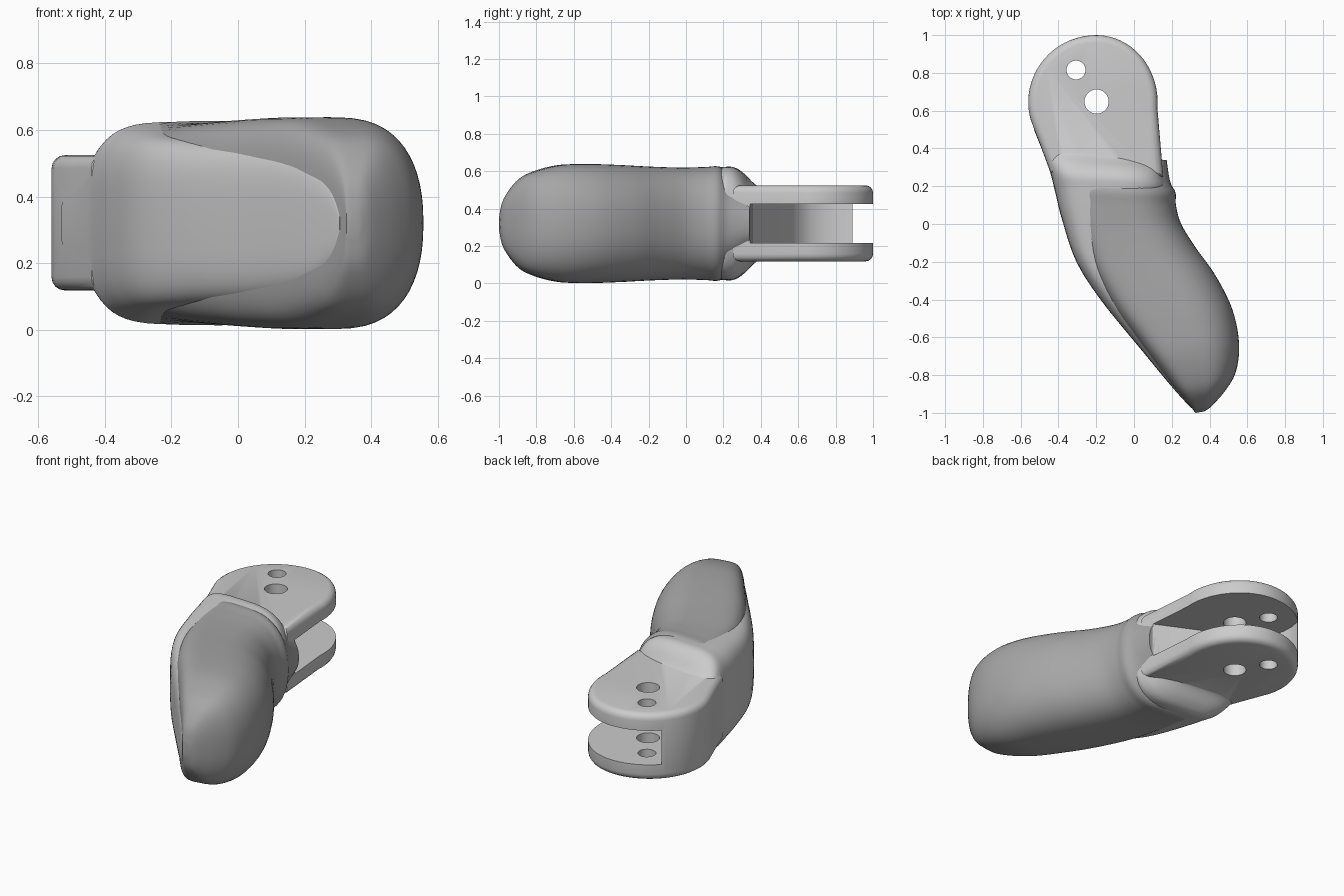
import bpy, bmesh, math
from mathutils import Vector

if "Cube" in bpy.data.objects:
    bpy.data.objects.remove(bpy.data.objects["Cube"])

ZC = 0.32


def finish(bm, name):
    bmesh.ops.recalc_face_normals(bm, faces=bm.faces[:])
    me = bpy.data.meshes.new(name)
    bm.to_mesh(me)
    bm.free()
    ob = bpy.data.objects.new(name, me)
    bpy.context.collection.objects.link(ob)
    return ob


def spline(st, sub):
    """Catmull-Rom through station tuples."""
    vs = [Vector(s) for s in st]
    out = []
    for i in range(len(vs) - 1):
        p0, p1, p2, p3 = vs[max(i - 1, 0)], vs[i], vs[i + 1], vs[min(i + 2, len(vs) - 1)]
        for k in range(sub):
            t = k / sub
            out.append(0.5 * (2 * p1 + (p2 - p0) * t + (2 * p0 - 5 * p1 + 4 * p2 - p3) * t * t
                              + (3 * p1 - p0 - 3 * p2 + p3) * t ** 3))
    return out + [vs[-1]]


def loft(name, stations, n_left, n_right, n=56, sub=5):
    """Stations: left x, left y, right x, right y, half height."""
    bm = bmesh.new()
    rings = []
    for lx, ly, rx, ry, h in spline(stations, sub):
        ring = []
        for i in range(n):
            a = 2 * math.pi * i / n
            c, s = math.cos(a), math.sin(a)
            e = 2 / (n_right if c > 0 else n_left)
            u = math.copysign(abs(c) ** e, c) * 0.5 + 0.5
            v = math.copysign(abs(s) ** e, s)
            ring.append(bm.verts.new((lx + (rx - lx) * u, ly + (ry - ly) * u, ZC + h * v)))
        rings.append(ring)
    for a, b in zip(rings, rings[1:]):
        for i in range(n):
            j = (i + 1) % n
            bm.faces.new((a[i], a[j], b[j], b[i]))
    bm.faces.new(rings[0])
    bm.faces.new(rings[-1])
    return finish(bm, name)


def prism(name, pts, z0, z1, bevel=0):
    bm = bmesh.new()
    f = bm.faces.new([bm.verts.new((x, y, z0)) for x, y in pts])
    g = bmesh.ops.extrude_face_region(bm, geom=[f])
    bmesh.ops.translate(bm, verts=[v for v in g['geom'] if isinstance(v, bmesh.types.BMVert)],
                        vec=(0, 0, z1 - z0))
    if bevel:
        rim = [e for e in bm.edges if abs(e.verts[0].co.z - e.verts[1].co.z) < 1e-5]
        bmesh.ops.bevel(bm, geom=rim, offset=bevel, segments=4, profile=0.5, affect='EDGES')
    return finish(bm, name)


def circle(cx, cy, r, n=32):
    return [(cx + r * math.cos(2 * math.pi * i / n), cy + r * math.sin(2 * math.pi * i / n))
            for i in range(n)]


def boolean(ob, other, op):
    m = ob.modifiers.new(op, 'BOOLEAN')
    m.operation, m.object, m.solver = op, other, 'EXACT'
    bpy.context.view_layer.objects.active = ob
    bpy.ops.object.modifier_apply(modifier=m.name)


# rigid core: collar behind the fork, tapering into the flat back panel
core = loft("core_shell", [
    (-.53, .50, .10, .36, .185), (-.49, .40, .13, .325, .205), (-.46, .32, .15, .285, .27),
    (-.44, .26, .165, .24, .302), (-.42, .18, .17, .18, .300), (-.38, .02, .10, .05, .285),
    (-.305, -.20, .0, -.1, .262), (-.17, -.41, .1, -.25, .25), (.05, -.68, .25, -.5, .237),
    (.19, -.85, .35, -.75, .20), (.27, -.94, .37, -.88, .13), (.305, -.975, .36, -.93, .04)],
    4, 3)

# soft pad wrapping the front and tip
pad = loft("soft_pad", [
    (-.20, .34, .17, .36, .14), (-.25, .24, .19, .23, .24), (-.32, .20, .22, .165, .302),
    (-.31, .10, .222, .10, .302), (-.28, -.04, .25, 0, .299), (-.22, -.24, .33, -.13, .304),
    (-.11, -.44, .43, -.27, .313), (.0, -.59, .52, -.45, .318), (.10, -.72, .556, -.63, .312),
    (.20, -.85, .54, -.78, .275), (.26, -.92, .485, -.88, .225), (.31, -.98, .41, -.965, .13),
    (.325, -1.0, .37, -.993, .04)],
    5, 2.3)

# rounded fork head
outline = []
for i in range(37):
    a = math.radians(-5 + 200 * i / 36)
    c = math.cos(a)
    outline.append((-.2 + (.325 if c > 0 else .36) * c, .645 + .355 * math.sin(a)))
outline += [(-.50, .43), (-.44, .27), (.155, .25)]
head = prism("fork_head", outline, ZC - .202, ZC + .204, .04)
boolean(core, head, 'UNION')

# slot between the two fork plates, open at the back and right
slot = prism("slot_cutter", [
    (.5, .34), (.15, .34), (-.33, .565), (-.40, .61), (-.445, .67), (-.472, .75),
    (-.474, .83), (-.455, .91), (-.46, 1.2), (.5, 1.2)], .217, .425)
boolean(core, slot, 'DIFFERENCE')
boolean(pad, slot, 'DIFFERENCE')

# pivot hole and small pin hole
cutters = [head, slot]
for x, y, r in ((-.198, .648, .064), (-.307, .815, .05)):
    hole = prism("hole_cutter", circle(x, y, r), -.2, .9)
    boolean(core, hole, 'DIFFERENCE')
    cutters.append(hole)
for c in cutters:
    bpy.data.objects.remove(c, do_unlink=True)

mat = bpy.data.materials.new("dark_rubber")
mat.diffuse_color = (.38, .38, .38, 1)
mat.use_nodes = True
mat.node_tree.nodes["Principled BSDF"].inputs["Base Color"].default_value = mat.diffuse_color
pad.data.materials.clear()
pad.data.materials.append(mat)

for ob in (core, pad):
    bpy.ops.object.select_all(action='DESELECT')
    ob.select_set(True)
    bpy.context.view_layer.objects.active = ob
    bpy.ops.object.shade_smooth_by_angle(angle=math.radians(35))
